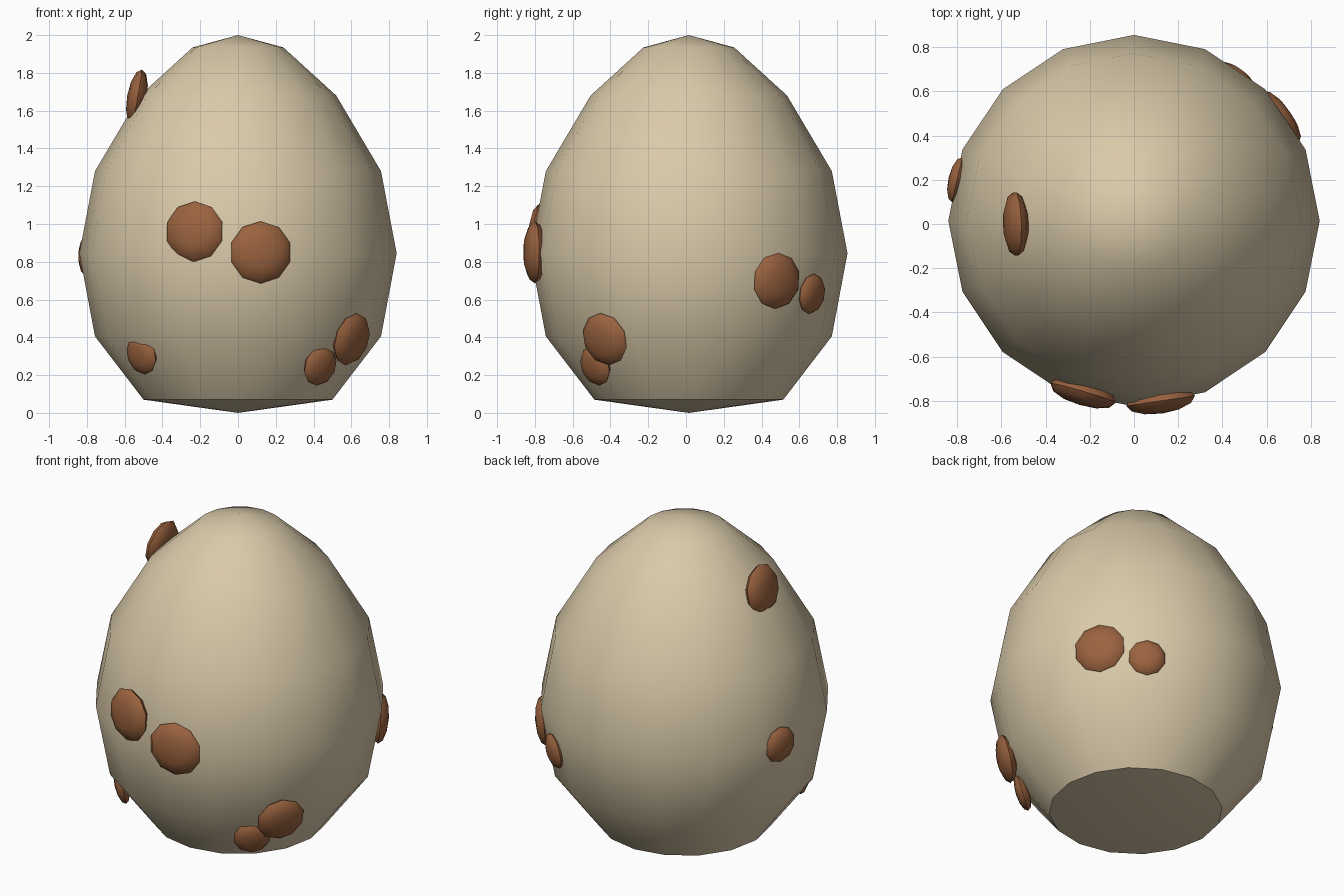
import bpy, bmesh, math
from mathutils import Vector, Matrix

cube = bpy.data.objects.get("Cube")
if cube:
    bpy.data.objects.remove(cube, do_unlink=True)


def make_material(name, colour):
    mat = bpy.data.materials.new(name)
    mat.use_nodes = True
    mat.diffuse_color = colour
    mat.node_tree.nodes["Principled BSDF"].inputs["Base Color"].default_value = colour
    return mat


def add_object(name, bm, mat, angle):
    bmesh.ops.recalc_face_normals(bm, faces=bm.faces)
    mesh = bpy.data.meshes.new(name)
    bm.to_mesh(mesh)
    bm.free()
    mesh.materials.append(mat)
    obj = bpy.data.objects.new(name, mesh)
    bpy.context.collection.objects.link(obj)
    bpy.ops.object.select_all(action='DESELECT')
    obj.select_set(True)
    bpy.context.view_layer.objects.active = obj
    bpy.ops.object.shade_smooth_by_angle(angle=math.radians(angle))
    return obj


shell_tan = make_material("shell tan", (0.70, 0.59, 0.40, 1))
speckle_brown = make_material("speckle brown", (0.33, 0.125, 0.05, 1))
centre = Vector((0, 0.015, 0))

# Egg shell: a profile of (radius, height) spun around the vertical axis
profile = [(0, 0), (0.50, 0.07), (0.757, 0.405), (0.84, 0.845),
           (0.757, 1.28), (0.52, 1.68), (0.24, 1.935), (0, 2)]
bm = bmesh.new()
verts = [bm.verts.new((r, 0, z)) for r, z in profile]
edges = [bm.edges.new(pair) for pair in zip(verts, verts[1:])]
bmesh.ops.spin(bm, geom=verts + edges, cent=(0, 0, 0), axis=(0, 0, 1),
               angle=math.tau, steps=16)
bmesh.ops.remove_doubles(bm, verts=bm.verts, dist=0.001)
bmesh.ops.translate(bm, verts=bm.verts, vec=centre)
add_object("egg_shell", bm, shell_tan, 35)


def add_speckle(name, location, radius, tilt):
    """Flattened ball facing outwards, tilted up by the given degrees."""
    location = Vector(location)
    out = location - centre
    out.z = 0
    out = out.normalized() * math.cos(math.radians(tilt))
    out.z = math.sin(math.radians(tilt))
    turn = out.to_track_quat('Z', 'Y').to_matrix().to_4x4()
    squash = Matrix.Diagonal((radius, radius, max(0.04, radius * 0.35), 1))
    bm = bmesh.new()
    bmesh.ops.create_uvsphere(bm, u_segments=10, v_segments=6, radius=1,
                              matrix=Matrix.Translation(location) @ turn @ squash)
    add_object(name, bm, speckle_brown, 60)


# Speckles: name, position, radius, tilt
speckles = [
    ("front_right_speckle", (-0.23, -0.765, 0.96), 0.16, 3),
    ("front_left_speckle", (0.12, -0.80, 0.85), 0.165, 0),
    ("low_right_speckle", (-0.51, -0.44, 0.31), 0.11, -12),
    ("low_front_speckle", (0.435, -0.48, 0.25), 0.11, -15),
    ("low_left_speckle", (0.60, -0.43, 0.39), 0.143, -15),
    ("back_left_speckle", (0.66, 0.48, 0.70), 0.15, -5),
    ("back_speckle", (0.46, 0.665, 0.63), 0.108, -8),
    ("right_speckle", (-0.80, 0.20, 0.83), 0.11, 0),
    ("top_speckle", (-0.535, 0, 1.67), 0.15, 10),
]
for speckle in speckles:
    add_speckle(*speckle)
